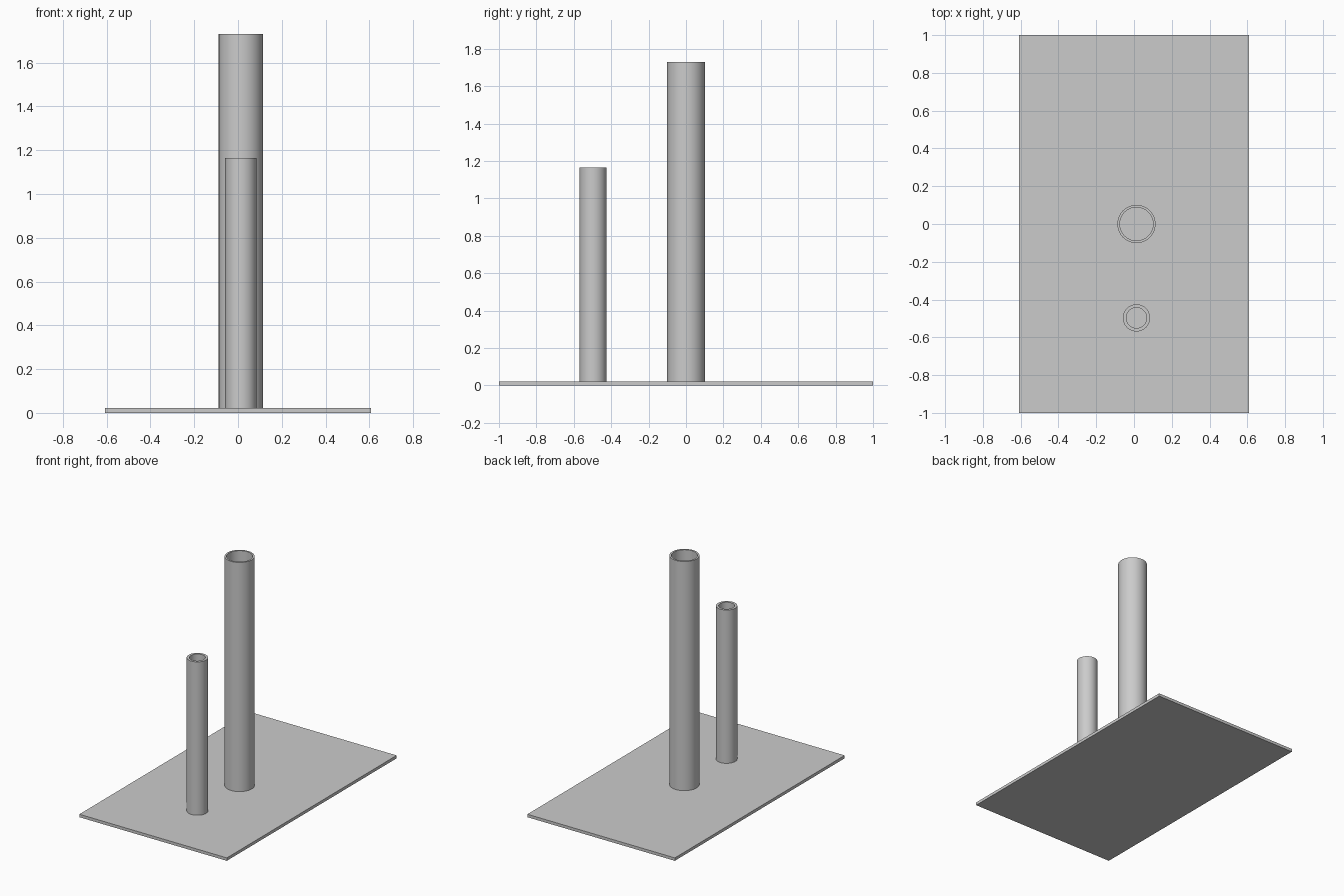
import bpy, bmesh
from math import cos, sin, tau, radians

if "Cube" in bpy.data.objects:
    bpy.data.objects.remove(bpy.data.objects["Cube"])

PLATE_TOP = 0.022
SEGMENTS = 64


def add_object(name, bm):
    bmesh.ops.recalc_face_normals(bm, faces=bm.faces)
    mesh = bpy.data.meshes.new(name)
    bm.to_mesh(mesh)
    bm.free()
    obj = bpy.data.objects.new(name, mesh)
    bpy.context.collection.objects.link(obj)
    return obj


def tube(name, x, y, outer, inner, top):
    # Hollow pipe: rectangular wall section swept around a vertical axis
    section = [(outer, PLATE_TOP), (outer, top), (inner, top), (inner, PLATE_TOP)]
    bm = bmesh.new()
    rings = [[bm.verts.new((x + r * cos(tau * i / SEGMENTS),
                            y + r * sin(tau * i / SEGMENTS), z))
              for i in range(SEGMENTS)] for r, z in section]
    for k in range(4):
        a, b = rings[k], rings[(k + 1) % 4]
        for i in range(SEGMENTS):
            j = (i + 1) % SEGMENTS
            bm.faces.new((a[i], a[j], b[j], b[i]))
    obj = add_object(name, bm)
    bpy.ops.object.select_all(action='DESELECT')
    obj.select_set(True)
    bpy.context.view_layer.objects.active = obj
    bpy.ops.object.shade_smooth_by_angle(angle=radians(30))


# Flat base plate
bm = bmesh.new()
bmesh.ops.create_cube(bm, size=1)
for v in bm.verts:
    v.co.x *= 1.216
    v.co.y *= 2.0
    v.co.z = (v.co.z + 0.5) * PLATE_TOP
add_object("base_plate", bm)

# Open-topped upright pipes
tube("tall_pipe", 0.013, 0.0, 0.101, 0.088, 1.73)
tube("short_pipe", 0.013, -0.497, 0.072, 0.054, 1.165)
